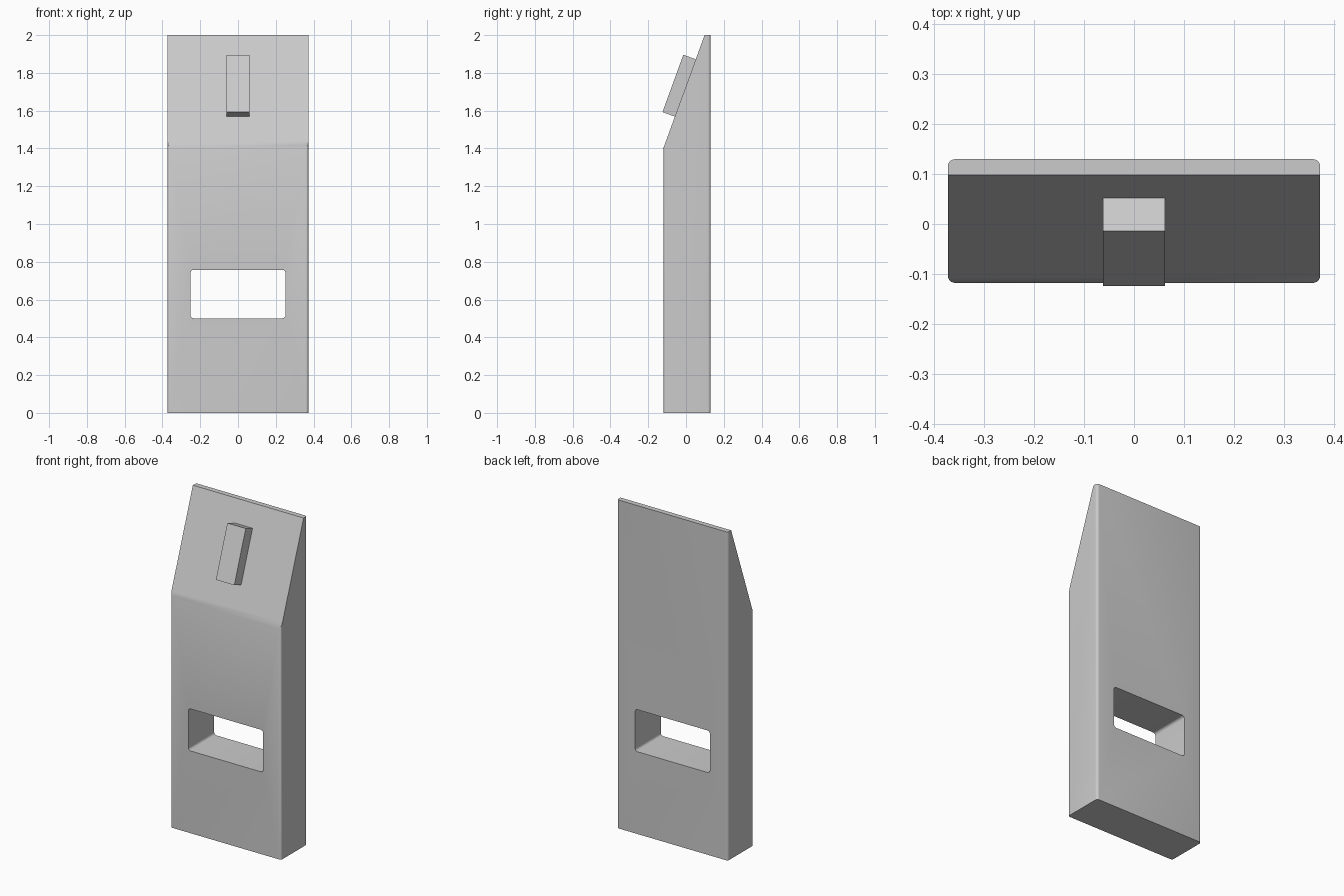
import bpy, bmesh
from math import radians
from mathutils import Matrix, Vector

cube = bpy.data.objects.get("Cube")
if cube:
    bpy.data.objects.remove(cube, do_unlink=True)

grey = bpy.data.materials.new("light_grey")
grey.use_nodes = True
colour = (0.6, 0.6, 0.6, 1)
grey.diffuse_color = colour
grey.node_tree.nodes["Principled BSDF"].inputs["Base Color"].default_value = colour


def rounded_box(name, size, centre, axis=2, radius=0.0, tilt=0.0, cuts=()):
    """Box whose edges along one axis are rounded, then trimmed by planes."""
    bm = bmesh.new()
    bmesh.ops.create_cube(bm, size=1)
    bmesh.ops.scale(bm, vec=size, verts=bm.verts)
    if radius:
        edges = [e for e in bm.edges
                 if abs(e.verts[0].co[axis] - e.verts[1].co[axis]) > 1e-4]
        bmesh.ops.bevel(bm, geom=edges, offset=radius, segments=6,
                        profile=0.5, affect='EDGES')
    bmesh.ops.transform(bm, verts=bm.verts, matrix=Matrix.Translation(centre)
                        @ Matrix.Rotation(tilt, 4, 'X'))
    for point, normal in cuts:
        result = bmesh.ops.bisect_plane(
            bm, geom=bm.verts[:] + bm.edges[:] + bm.faces[:],
            plane_co=point, plane_no=normal, clear_outer=True)
        rim = [g for g in result["geom_cut"] if isinstance(g, bmesh.types.BMEdge)]
        bmesh.ops.contextual_create(bm, geom=rim)
    bmesh.ops.recalc_face_normals(bm, faces=bm.faces)
    mesh = bpy.data.meshes.new(name)
    bm.to_mesh(mesh)
    bm.free()
    mesh.materials.append(grey)
    obj = bpy.data.objects.new(name, mesh)
    bpy.context.collection.objects.link(obj)
    return obj


# Sloped upper face
slope = radians(-20)
turn = Matrix.Rotation(slope, 3, 'X')
foot = Vector((0, -0.118, 1.406))
outward = turn @ Vector((0, -1, 0))
upward = turn @ Vector((0, 0, 1))

# Slab with rounded upright edges and slanted top front
body = rounded_box("body", (0.746, 0.248, 2), (0, 0.006, 1),
                   radius=0.014, cuts=[(foot, outward)])

# Slot through the slab
cutter = rounded_box("slot_cutter", (0.503, 0.6, 0.256), (0, 0, 0.629),
                     axis=1, radius=0.016)
cutter.hide_render = True
cutter.hide_viewport = True
slot = body.modifiers.new("slot", 'BOOLEAN')
slot.operation = 'DIFFERENCE'
slot.solver = 'EXACT'
slot.object = cutter

# Bake the cut, then smooth the rounded edges only
bpy.context.view_layer.update()
baked = bpy.data.meshes.new_from_object(
    body.evaluated_get(bpy.context.evaluated_depsgraph_get()))
body.modifiers.clear()
body.data = baked
bpy.data.objects.remove(cutter, do_unlink=True)
bpy.ops.object.select_all(action='DESELECT')
body.select_set(True)
bpy.context.view_layer.objects.active = body
bpy.ops.object.shade_smooth_by_angle(angle=radians(30))

# Raised block lying on the slope
block_centre = foot + upward * 0.3345 + outward * 0.035
rounded_box("raised_block", (0.124, 0.07, 0.323), block_centre, tilt=slope)
